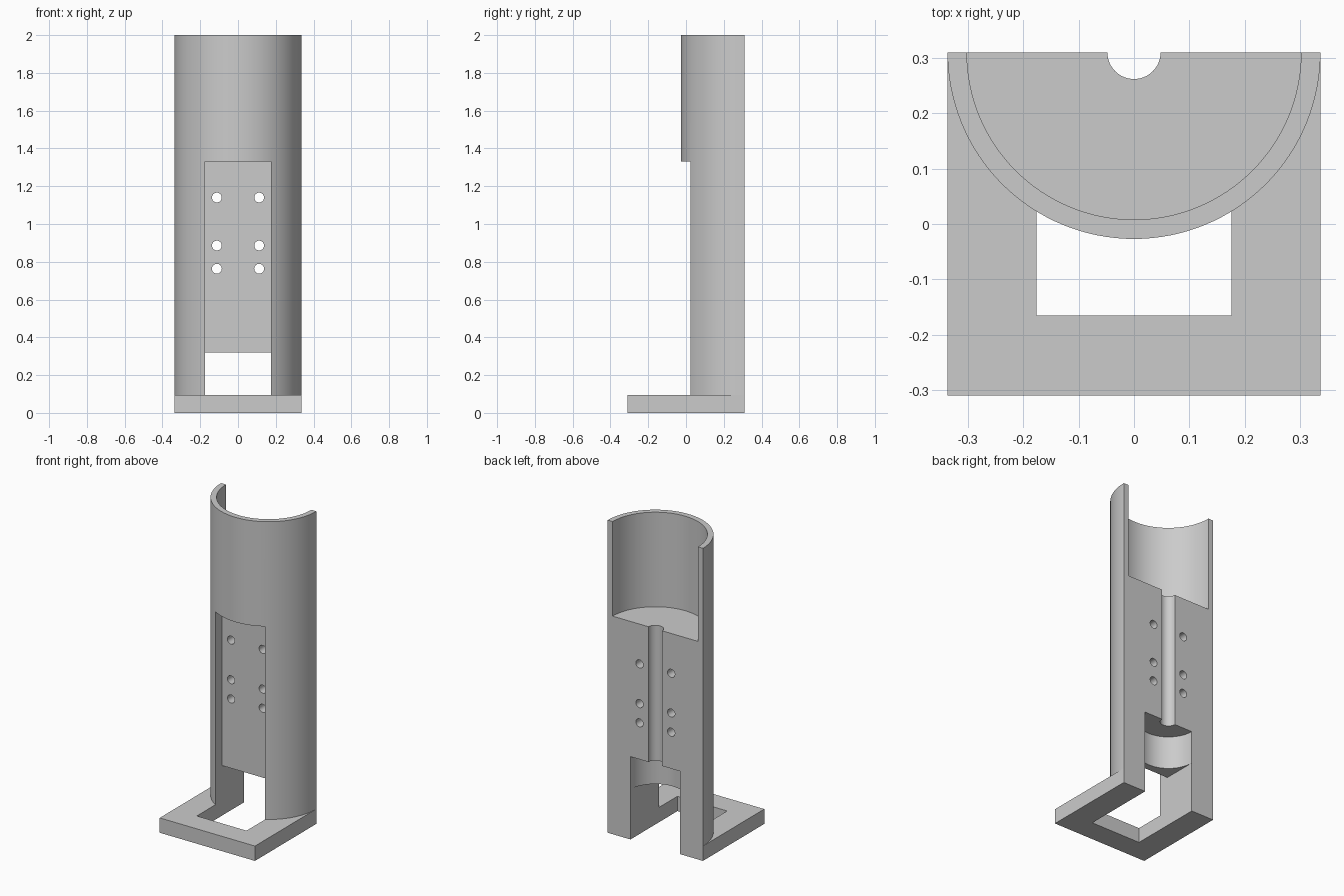
import bpy, bmesh, math
from mathutils import Matrix, Vector

if "Cube" in bpy.data.objects:
    bpy.data.objects.remove(bpy.data.objects["Cube"], do_unlink=True)

BACK = 0.31        # flat back plane
R = 0.337          # outer radius and half width of the base
SLOT = 0.176       # half width of the front recess and base slot
BASE_TOP = 0.095
SEG = 128

grey = bpy.data.materials.new("light_grey")
grey.use_nodes = True
grey.diffuse_color = (0.6, 0.6, 0.6, 1)
grey.node_tree.nodes["Principled BSDF"].inputs["Base Color"].default_value = (0.6, 0.6, 0.6, 1)


def prism(name, points, direction):
    """Solid made by extruding a closed planar outline along a direction."""
    bm = bmesh.new()
    face = bm.faces.new([bm.verts.new(p) for p in points])
    out = bmesh.ops.extrude_face_region(bm, geom=[face])
    moved = [v for v in out["geom"] if isinstance(v, bmesh.types.BMVert)]
    bmesh.ops.translate(bm, verts=moved, vec=Vector(direction))
    bmesh.ops.recalc_face_normals(bm, faces=bm.faces)
    mesh = bpy.data.meshes.new(name)
    bm.to_mesh(mesh)
    bm.free()
    obj = bpy.data.objects.new(name, mesh)
    bpy.context.collection.objects.link(obj)
    mesh.materials.append(grey)
    return obj


def upright_cylinder(name, radius, z0, z1):
    """Vertical cylinder centred on the back plane."""
    ring = [(radius * math.cos(a), BACK + radius * math.sin(a), z0)
            for a in (2 * math.pi * i / SEG for i in range(SEG))]
    return prism(name, ring, (0, 0, z1 - z0))


def cut(target, cutter):
    mod = target.modifiers.new("cut", 'BOOLEAN')
    mod.operation = 'DIFFERENCE'
    mod.solver = 'EXACT'
    mod.object = cutter
    bpy.ops.object.select_all(action='DESELECT')
    bpy.context.view_layer.objects.active = target
    target.select_set(True)
    bpy.ops.object.modifier_apply(modifier=mod.name)
    bpy.data.objects.remove(cutter, do_unlink=True)


# Base plate with a slot open at the back
outline = [(-R, -BACK), (R, -BACK), (R, BACK), (SLOT, BACK),
           (SLOT, -0.165), (-SLOT, -0.165), (-SLOT, BACK), (-R, BACK)]
base = prism("base_plate", [(x, y, 0) for x, y in outline], (0, 0, BASE_TOP))

# Half-round column
half = SEG // 2
arc = [(R * math.cos(a), BACK - R * math.sin(a), BASE_TOP)
       for a in (math.pi * i / half for i in range(half + 1))]
column = prism("half_round_column", arc, (0, 0, 2 - BASE_TOP))

# Front recess and lower through-opening, cut as one stepped profile
step = [(-0.5, 0), (0.5, 0), (0.5, 0.32), (0.09, 0.32), (0.09, 1.33), (-0.5, 1.33)]
cut(column, prism("recess_cutter", [(-SLOT, y, z) for y, z in step], (2 * SLOT, 0, 0)))

# Upper cup, lower bore and rear cable groove
cut(column, upright_cylinder("cup_cutter", 0.302, 1.395, 2.2))
cut(column, upright_cylinder("bore_cutter", SLOT - 0.0005, 0.2, 0.53))
cut(column, upright_cylinder("groove_cutter", 0.048, 0.45, 1.6))

# Screw holes
for x in (-0.112, 0.112):
    for z in (0.763, 0.886, 1.14):
        ring = [(x + 0.026 * math.cos(a), -0.2, z + 0.026 * math.sin(a))
                for a in (2 * math.pi * i / 32 for i in range(32))]
        cut(column, prism("hole_cutter", ring, (0, 1, 0)))

# Smooth the round walls, keep the edges sharp
bpy.ops.object.select_all(action='DESELECT')
column.select_set(True)
bpy.context.view_layer.objects.active = column
bpy.ops.object.shade_smooth_by_angle(angle=math.radians(30))
